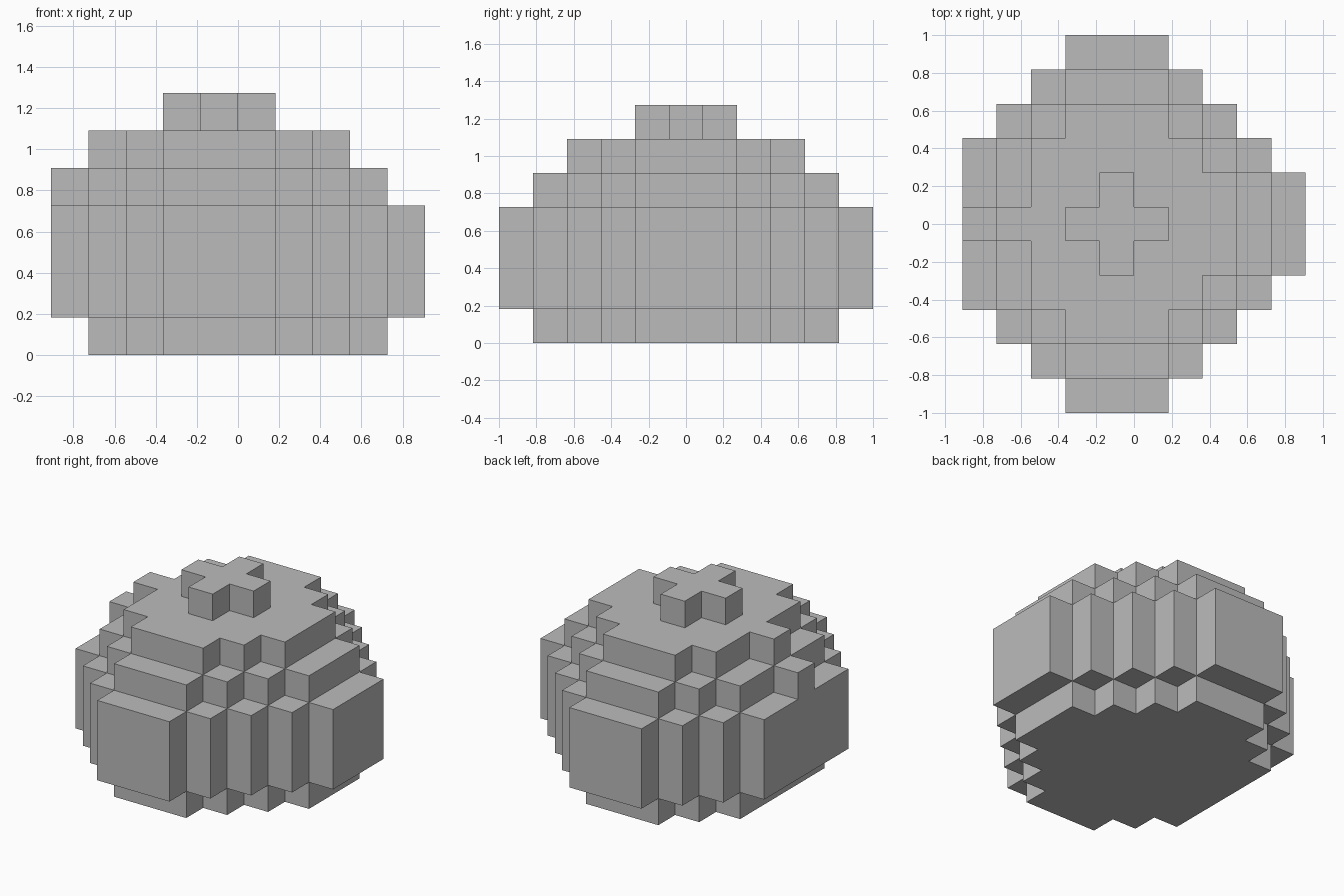
import bpy
import bmesh

cube = bpy.data.objects.get("Cube")
if cube:
    bpy.data.objects.remove(cube, do_unlink=True)

U = 2 / 11  # size of one block

grey = bpy.data.materials.new("plain grey")
grey.use_nodes = True
colour = (0.5, 0.5, 0.5, 1)
grey.diffuse_color = colour
grey.node_tree.nodes["Principled BSDF"].inputs["Base Color"].default_value = colour


def staircase(steps):
    """Corner points of a stepped quarter outline; steps are (half depth, x)."""
    points = []
    for i, (half, x) in enumerate(steps):
        if i:
            points.append((x, steps[i - 1][0]))
        points.append((x, half))
    return points


def tier(name, bottom, top, left_steps, right_steps):
    """Extrude a stepped outline, symmetric front to back, between two heights."""
    back = staircase(right_steps) + staircase(left_steps)[::-1]
    outline = back + [(x, -y) for x, y in reversed(back)]
    bm = bmesh.new()
    face = bm.faces.new([bm.verts.new((x * U, y * U, bottom * U)) for x, y in outline])
    raised = bmesh.ops.extrude_face_region(bm, geom=[face], use_keep_orig=True)
    verts = [g for g in raised["geom"] if isinstance(g, bmesh.types.BMVert)]
    bmesh.ops.translate(bm, verts=verts, vec=(0, 0, (top - bottom) * U))
    bmesh.ops.recalc_face_normals(bm, faces=bm.faces)
    mesh = bpy.data.meshes.new(name)
    bm.to_mesh(mesh)
    bm.free()
    mesh.materials.append(grey)
    bpy.context.collection.objects.link(bpy.data.objects.new(name, mesh))


# Stacked tiers, from the ground up
tier("base_tier", 0, 1,
     [(2.5, -4), (3.5, -3), (4.5, -2)],
     [(1.5, 4), (2.5, 3), (3.5, 2), (4.5, 1)])
tier("wide_body", 1, 4,
     [(2.5, -5), (3.5, -4), (4.5, -3), (5.5, -2)],
     [(1.5, 5), (2.5, 4), (3.5, 3), (4.5, 2), (5.5, 1)])
tier("shoulder_tier", 4, 5,
     [(0.5, -5), (2.5, -4), (3.5, -3), (4.5, -2)],
     [(1.5, 4), (2.5, 3), (3.5, 2), (4.5, 1)])
tier("upper_tier", 5, 6,
     [(0.5, -4), (2.5, -3), (3.5, -2)],
     [(1.5, 3), (2.5, 2), (3.5, 1)])
tier("top_cross", 6, 7,
     [(0.5, -2), (1.5, -1)],
     [(0.5, 1), (1.5, 0)])
